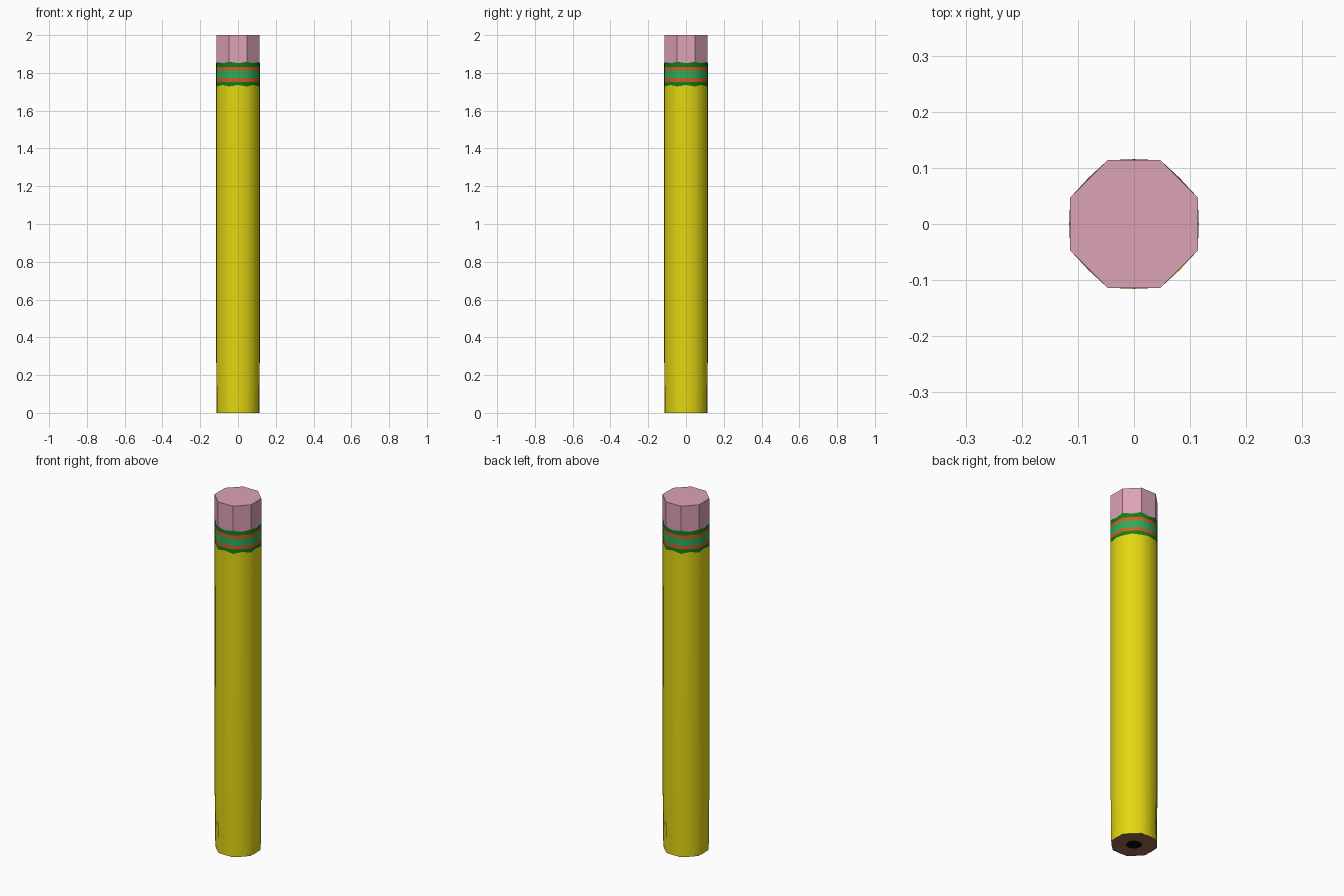
import bpy, bmesh, math

if "Cube" in bpy.data.objects:
    bpy.data.objects.remove(bpy.data.objects["Cube"])

COLOURS = {
    "yellow_paint": (0.76, 0.68, 0.006),
    "pink_rubber": (0.72, 0.36, 0.46),
    "dark_green": (0.006, 0.21, 0.010),
    "orange": (0.60, 0.12, 0.018),
    "light_green": (0.025, 0.42, 0.11),
    "bare_wood": (0.32, 0.14, 0.075),
    "black_lead": (0.003, 0.003, 0.003),
}
MATS = {}
for name, c in COLOURS.items():
    MATS[name] = bpy.data.materials.new(name)
    MATS[name].diffuse_color = (*c, 1)

R = 0.123   # corner radius of the eight-sided section
N = 16      # corners plus slightly bulged side centres


def ring(bm, z, scale=1.0, wave=0.0, radius=None, n=N):
    """One section ring; wave lifts side centres above corners."""
    verts = []
    for i in range(n):
        a = math.tau * i / n + (math.pi / 8 if n == 8 else 0)
        corner = n == 8 or i % 2 == 1
        r = radius or (R if corner else 0.1155) * scale
        h = z + (-wave if corner else wave)
        verts.append(bm.verts.new((r * math.cos(a), r * math.sin(a), h)))
    return verts


def bridge(bm, a, b, smooth):
    for i in range(len(a)):
        j = (i + 1) % len(a)
        bm.faces.new((a[i], a[j], b[j], b[i])).smooth = smooth


def finish(bm, name, material):
    mesh = bpy.data.meshes.new(name)
    bm.to_mesh(mesh)
    bm.free()
    mesh.materials.append(MATS[material])
    obj = bpy.data.objects.new(name, mesh)
    bpy.context.collection.objects.link(obj)
    return obj


def sleeve(name, material, sections):
    """Smooth open tube through (height, scale, wave) sections."""
    bm = bmesh.new()
    rings = [ring(bm, *s) for s in sections]
    for a, b in zip(rings, rings[1:]):
        bridge(bm, a, b, True)
    finish(bm, name, material)


# painted barrel
sleeve("barrel", "yellow_paint", [(0, 0.975, 0), (0.3, 1, 0), (1.732, 1, 0.004)])

# striped metal band
bands = [("lower_rim", "dark_green", 1.732, 1.752),
         ("lower_stripe", "orange", 1.752, 1.772),
         ("middle_stripe", "light_green", 1.772, 1.812),
         ("upper_stripe", "orange", 1.812, 1.832),
         ("upper_rim", "dark_green", 1.832, 1.855)]
for name, mat, z0, z1 in bands:
    sleeve(name, mat, [(z0, 1, 0.004 if z0 == 1.732 else 0),
                       (z1, 1, -0.004 if z1 == 1.855 else 0)])

# flat-sided eraser
bm = bmesh.new()
low, high = ring(bm, 1.84, n=8), ring(bm, 2.0, n=8)
bridge(bm, low, high, False)
bm.faces.new(high)
finish(bm, "eraser", "pink_rubber")

# bare wood end with the lead in its centre
bm = bmesh.new()
outer, inner = ring(bm, 0, 0.975), ring(bm, 0, radius=0.04)
bridge(bm, inner, outer, False)
finish(bm, "wood_end", "bare_wood")

bm = bmesh.new()
bm.faces.new(list(reversed(ring(bm, 0, radius=0.04))))
finish(bm, "lead", "black_lead")

for m in bpy.data.materials:
    if m.users and not m.is_grease_pencil:
        m.use_nodes = True
        m.node_tree.nodes["Principled BSDF"].inputs["Base Color"].default_value = m.diffuse_color
